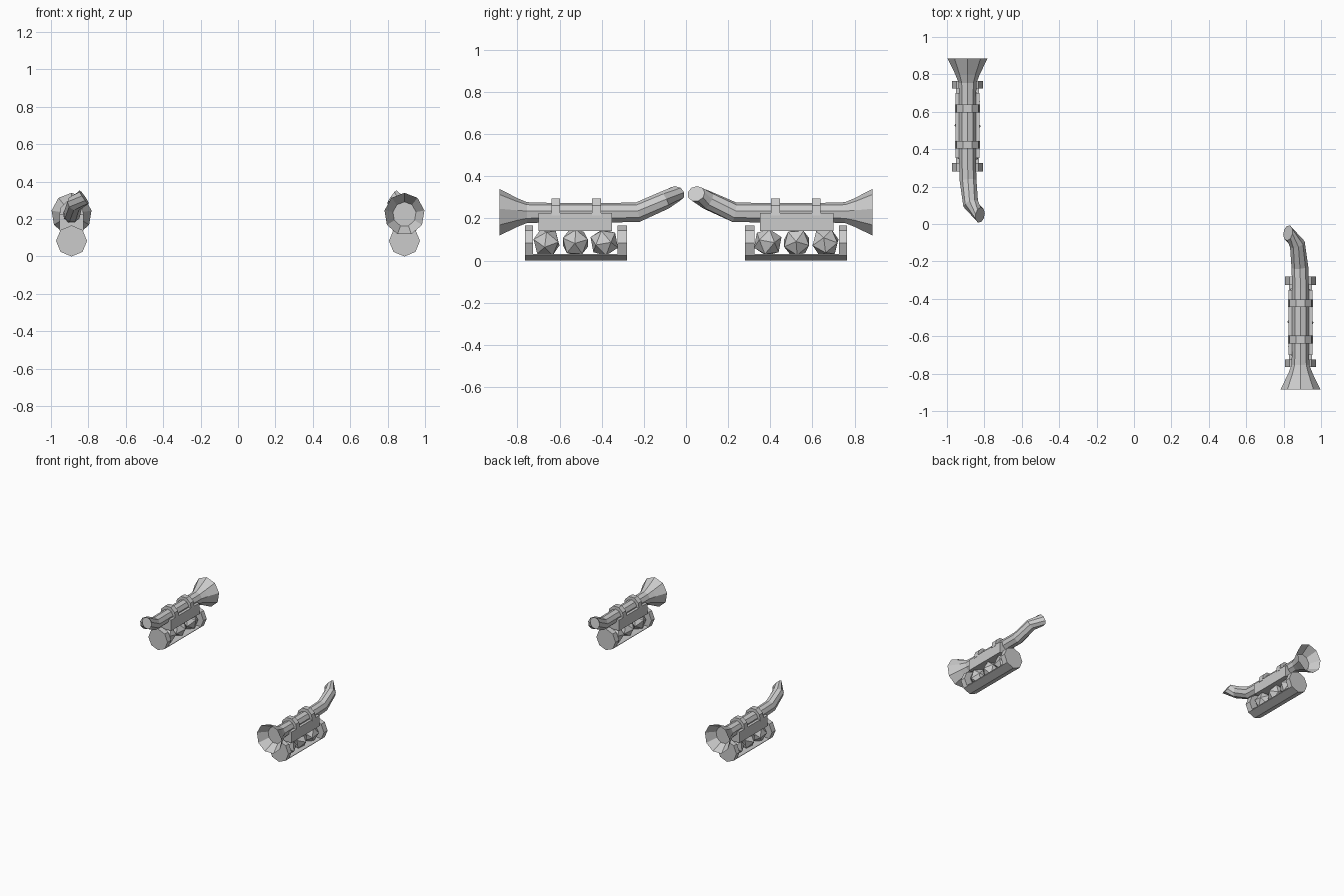
import bpy, bmesh, random
from math import sin, cos, pi
from mathutils import Vector, Euler, Matrix

if "Cube" in bpy.data.objects:
    bpy.data.objects.remove(bpy.data.objects["Cube"])

random.seed(4)
CX = 0.89  # sideways position of the right-hand unit
TURN = Matrix.Rotation(pi, 4, 'Z')


def add_pair(name, bm):
    """One object on the right, and a copy turned half way round the origin."""
    bmesh.ops.recalc_face_normals(bm, faces=bm.faces)
    me = bpy.data.meshes.new(name)
    bm.to_mesh(me)
    bm.free()
    for side in ("right", "left"):
        ob = bpy.data.objects.new(name + "_" + side, me)
        if side == "left":
            ob.matrix_world = TURN
        bpy.context.collection.objects.link(ob)


def ring(bm, centre, normal, r, n=9):
    nrm = Vector(normal).normalized()
    up = (Vector((0, 0, 1)) - nrm * nrm.z).normalized()
    side = nrm.cross(up)
    return [bm.verts.new(Vector(centre) + up * r * cos(2 * pi * i / n)
                         + side * r * 0.95 * sin(2 * pi * i / n)) for i in range(n)]


def loft(bm, rings):
    for a, b in zip(rings, rings[1:]):
        n = len(a)
        for i in range(n):
            bm.faces.new((a[i], a[(i + 1) % n], b[(i + 1) % n], b[i]))
    bm.faces.new(rings[0])
    bm.faces.new(rings[-1])


def prism(bm, profile, y0, y1):
    """Extrude an (x, z) profile along y."""
    loft(bm, [[bm.verts.new((CX + x, y, z)) for x, z in profile] for y in (y0, y1)])


# flared barrel with hollow bell and bent, obliquely cut tail
Y = (0, 1, 0)
path = [
    ((CX, -0.81, 0.226), Y, 0.066),
    ((CX, -0.885, 0.226), Y, 0.114),
    ((CX, -0.80, 0.226), Y, 0.070),
    ((CX, -0.755, 0.226), Y, 0.051),
    ((CX, -0.65, 0.226), Y, 0.048),
    ((CX, -0.34, 0.226), Y, 0.048),
    ((CX - 0.003, -0.23, 0.228), (-0.08, 1, 0.2), 0.048),
    ((CX - 0.018, -0.105, 0.285), (-0.35, 0.85, 0.45), 0.045),
    ((0.823, -0.048, 0.317), (-0.8, 0.15, 0.55), 0.044),
]
bm = bmesh.new()
loft(bm, [ring(bm, *p) for p in path])
add_pair("barrel", bm)

# receiver block
bm = bmesh.new()
prism(bm, [(-0.064, 0.14), (0.064, 0.14), (0.064, 0.225), (-0.064, 0.225)], -0.70, -0.352)
add_pair("receiver", bm)

# clamp bands over the barrel
arch = [(0.066, 0.215), (0.058, 0.262), (0.024, 0.294)]
arch += [(-x, z) for x, z in reversed(arch)]
bm = bmesh.new()
for y in (-0.618, -0.424):
    prism(bm, arch, y - 0.021, y + 0.021)
add_pair("clamp_bands", bm)

# octagonal magazine: two end discs joined by a shallow tray
R = 0.083
octagon = [(R * sin(i * pi / 4), R - R * cos(i * pi / 4)) for i in range(8)]
bm = bmesh.new()
prism(bm, octagon, -0.765, -0.725)
prism(bm, octagon, -0.325, -0.28)
prism(bm, [(0, 0), (0.0587, 0.0243), (0.061, 0.03), (-0.061, 0.03), (-0.0587, 0.0243)],
      -0.725, -0.325)
add_pair("magazine", bm)

# faceted balls
bm = bmesh.new()
for y in (-0.662, -0.525, -0.388):
    turn = Euler([random.uniform(0, pi) for _ in range(3)]).to_matrix().to_4x4()
    bmesh.ops.create_icosphere(bm, subdivisions=1, radius=0.07,
                               matrix=Matrix.Translation((CX, y, 0.086)) @ turn)
add_pair("balls", bm)
